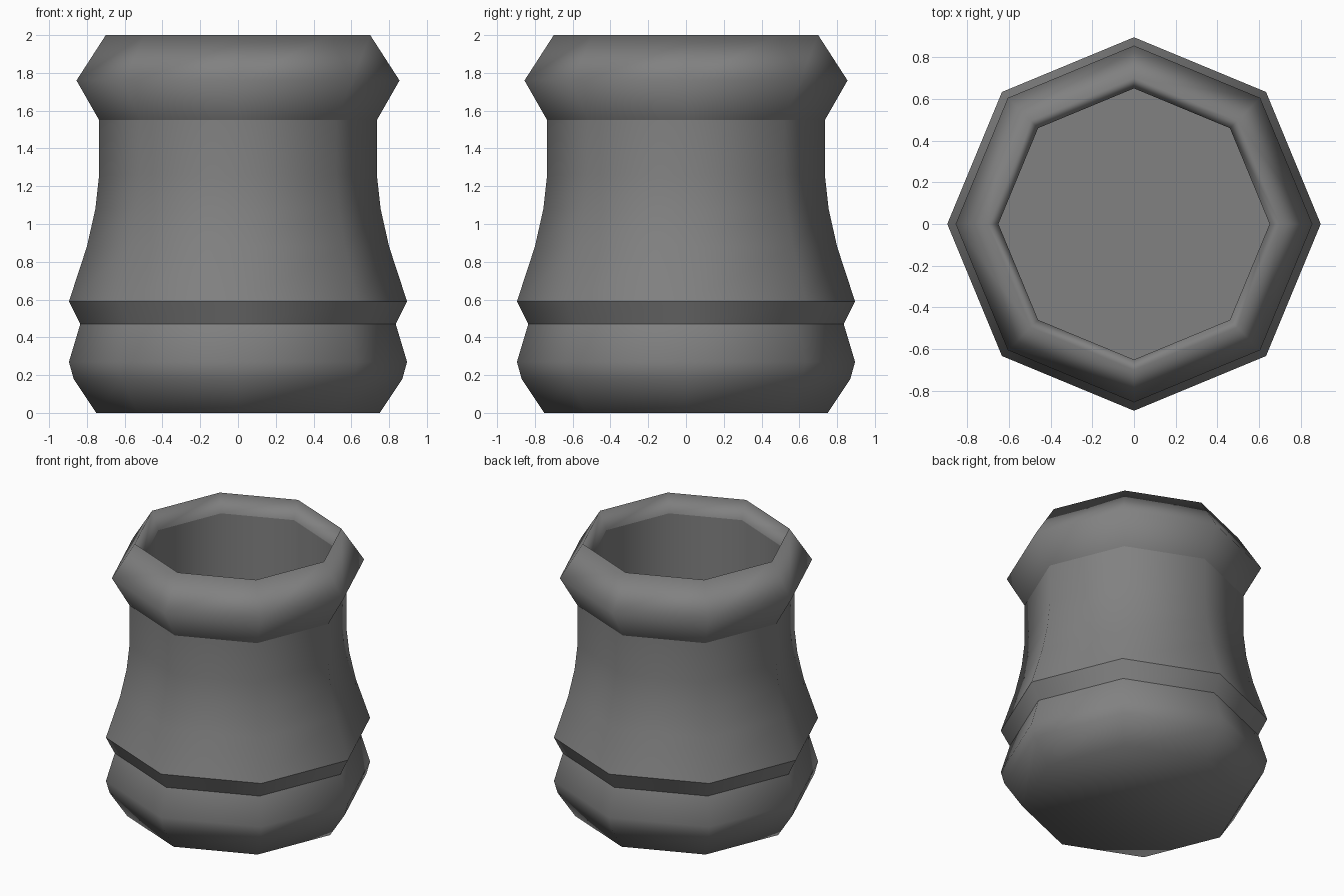
import bpy
import bmesh
from math import cos, sin, tau

cube = bpy.data.objects.get("Cube")
if cube:
    bpy.data.objects.remove(cube)

SIDES = 8

grey = bpy.data.materials.new("stone grey")
grey.use_nodes = True
colour = (0.22, 0.22, 0.22, 1)
grey.diffuse_color = colour
grey.node_tree.nodes["Principled BSDF"].inputs["Base Color"].default_value = colour

# Profile from the foot up the outside, over the lip and down the inside:
# radius, height, crisp ring
profile = [
    (0.75, 0.00, False),   # foot
    (0.87, 0.18, False),
    (0.895, 0.27, False),  # lower bulge
    (0.835, 0.47, True),   # groove
    (0.895, 0.59, True),   # belly
    (0.80, 0.88, False),
    (0.755, 1.08, False),
    (0.735, 1.26, False),
    (0.735, 1.55, True),   # neck
    (0.855, 1.76, False),  # collar
    (0.70, 2.00, False),   # lip
    (0.65, 1.87, True),    # mouth
    (0.65, 0.20, True),    # inner floor
]


def turned(name, points, material):
    """Turn a profile into a closed eight-sided vessel."""
    bm = bmesh.new()
    rings = []
    for radius, z, _ in points:
        rings.append([bm.verts.new((radius * cos(tau * i / SIDES),
                                    radius * sin(tau * i / SIDES), z))
                      for i in range(SIDES)])
    for low, high in zip(rings, rings[1:]):
        for i in range(SIDES):
            j = (i + 1) % SIDES
            bm.faces.new((low[i], low[j], high[j], high[i]))
    bm.faces.new(rings[0][::-1])
    bm.faces.new(rings[-1])
    for face in bm.faces:
        face.smooth = True
    # Crisp rings at the grooves and mouth, soft shading elsewhere
    for ring, (_, _, crisp) in zip(rings, points):
        for i in range(SIDES):
            bm.edges.get((ring[i], ring[(i + 1) % SIDES])).smooth = not crisp
    mesh = bpy.data.meshes.new(name)
    bm.to_mesh(mesh)
    bm.free()
    mesh.materials.append(material)
    obj = bpy.data.objects.new(name, mesh)
    bpy.context.collection.objects.link(obj)
    return obj


turned("pot", profile, grey)
